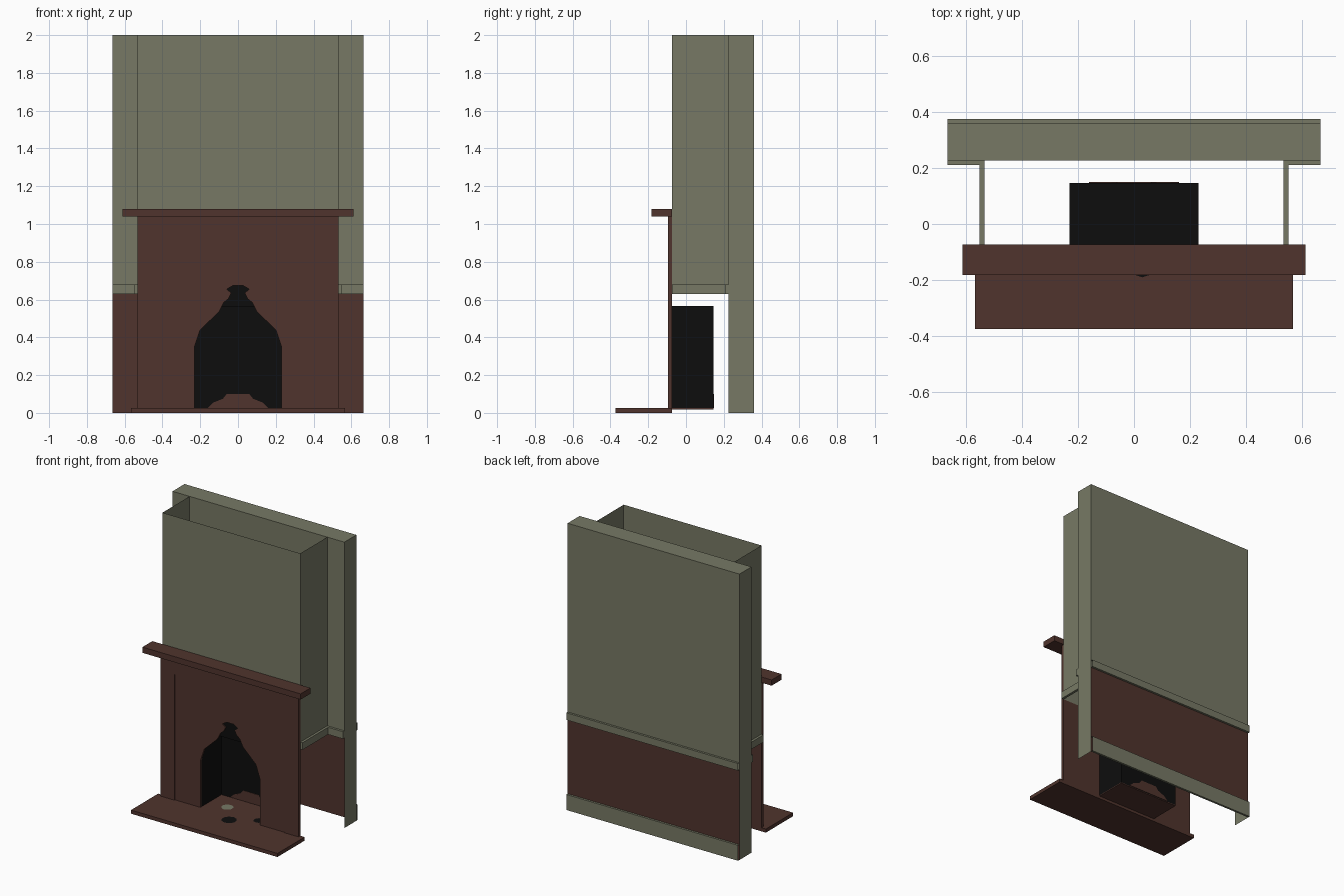
import bpy, bmesh, math
from mathutils import Vector, Matrix

old = bpy.data.objects.get("Cube")
if old:
    bpy.data.objects.remove(old)


def material(name, rgb):
    m = bpy.data.materials.new(name)
    m.use_nodes = True
    m.diffuse_color = (*rgb, 1)
    bsdf = m.node_tree.nodes["Principled BSDF"]
    bsdf.inputs["Base Color"].default_value = (*rgb, 1)
    bsdf.inputs["Roughness"].default_value = 0.9
    return m


GREEN = material("sage_green_plaster", (0.184, 0.191, 0.130))
BROWN = material("dark_brown_wood", (0.080, 0.034, 0.026))
BLACK = material("soot_black", (0.004, 0.004, 0.004))

SIDES = {"-x": (-1, 0, 0), "+x": (1, 0, 0), "-y": (0, -1, 0),
         "+y": (0, 1, 0), "-z": (0, 0, -1), "+z": (0, 0, 1)}


def finish(name, bm, *mats):
    mesh = bpy.data.meshes.new(name)
    bm.to_mesh(mesh)
    bm.free()
    for m in mats:
        mesh.materials.append(m)
    obj = bpy.data.objects.new(name, mesh)
    bpy.context.collection.objects.link(obj)
    return obj


def faces_on(bm, sides):
    return [f for f in bm.faces
            if any(f.normal.dot(Vector(SIDES[s])) > 0.9 for s in sides.split())]


def box(name, x, y, z, mat, open_sides="", second=None, second_sides=""):
    """Box between pairs of limits, with some sides left open or recoloured."""
    bm = bmesh.new()
    bmesh.ops.create_cube(bm, size=1)
    for v in bm.verts:
        v.co = Vector(r[0] if c < 0 else r[1] for c, r in zip(v.co, (x, y, z)))
    bm.normal_update()
    for f in faces_on(bm, second_sides):
        f.material_index = 1
    bmesh.ops.delete(bm, geom=faces_on(bm, open_sides), context="FACES")
    return finish(name, bm, *([mat, second] if second else [mat]))


def plate(name, outline, y0, y1, mat):
    """Upright plate: an x-z outline given thickness along y."""
    bm = bmesh.new()
    face = bm.faces.new([bm.verts.new((x, y0, z)) for x, z in outline])
    ext = bmesh.ops.extrude_face_region(bm, geom=[face])["geom"]
    moved = [g for g in ext if isinstance(g, bmesh.types.BMVert)]
    bmesh.ops.translate(bm, verts=moved, vec=(0, y1 - y0, 0))
    bmesh.ops.recalc_face_normals(bm, faces=bm.faces)
    return finish(name, bm, mat)


def mirrored(half):
    """Left-to-right outline from its right half, listed bottom to top."""
    return [(-x, z) for x, z in half] + [(x, z) for x, z in reversed(half)]


WALL_X, BREAST_X, BOX_X = 0.665, 0.533, 0.23
FRONT, BACK, BREAST_Y = 0.226, 0.359, -0.073
RAIL = (0.63, 0.68)

# Back wall: plaster above, open hollow below with wooden back panel
box("wall_upper", (-WALL_X, WALL_X), (FRONT, BACK), (RAIL[0], 2), GREEN, "-z")
box("wall_lower", (-WALL_X, WALL_X), (FRONT, BACK), (0, RAIL[0]), GREEN,
    "-y -z +z", BROWN, "+y")

# Chimney breast, open at top and bottom
box("chimney_breast", (-BREAST_X, BREAST_X), (BREAST_Y, FRONT), (RAIL[0], 2),
    GREEN, "-z +z +y")

# Trims on the back of the wall
for name, z in (("back_chair_rail", RAIL), ("back_baseboard", (0, 0.108))):
    box(name, (-WALL_X, WALL_X), (BACK, 0.374), z, GREEN, "-x +x -y")

# Chair rails on the front of the wall and the breast sides
for side, s in (("left", 1), ("right", -1)):
    box(f"{side}_front_rail", sorted((s * BREAST_X, s * WALL_X)),
        (FRONT - 0.016, FRONT), RAIL, GREEN)
    box(f"{side}_breast_rail", sorted((s * BREAST_X, s * 0.55)),
        (BREAST_Y, FRONT), RAIL, GREEN)

# Mantel surround, with a recessed panel cut by the ragged fire opening
surround = mirrored([(0.425, 0), (0.425, 0.905)])
outer = mirrored([(BREAST_X, 0), (BREAST_X, 1.04)])
plate("mantel_surround", outer + surround[::-1], -0.094, BREAST_Y, BROWN)

opening = mirrored([(BOX_X, 0), (BOX_X, 0.35), (0.2, 0.44), (0.1, 0.535),
                    (0.075, 0.585), (0.05, 0.605), (0.035, 0.635),
                    (0.06, 0.655), (0.025, 0.675)])
plate("mantel_panel", surround + opening[::-1], -0.088, BREAST_Y, BROWN)
box("mantel_shelf", (-0.612, 0.612), (-0.182, BREAST_Y), (1.04, 1.08), BROWN)

# Firebox with its soot-black throat above
box("firebox", (-BOX_X, BOX_X), (BREAST_Y, 0.146), (0.025, 0.565), BLACK, "-y -z")
box("firebox_throat", (-0.12, 0.12), (-0.08, -0.074), (0.56, 0.69), BLACK)
mound = mirrored([(0.16, 0.027), (0.13, 0.055), (0.08, 0.075), (0.06, 0.1)])
plate("ash_mound", mound, 0.143, 0.149, BROWN)

# Hearth slab and firebox floor
box("hearth", (-0.567, 0.567), (-0.3735, BREAST_Y), (0, 0.025), BROWN)
box("firebox_floor", (-BOX_X, BOX_X), (BREAST_Y, 0.146), (0.019, 0.025), BROWN)

# Soot and ash marks on the floor
for name, x, y, r, mat in (("soot_mark_front", 0.03, -0.14, 0.05, BLACK),
                           ("soot_mark_side", 0.19, -0.04, 0.035, BLACK),
                           ("ash_mark", -0.09, 0.01, 0.04, GREEN)):
    bm = bmesh.new()
    bmesh.ops.create_circle(bm, cap_ends=True, segments=10, radius=r,
                            matrix=Matrix.Translation((x, y, 0.027)))
    finish(name, bm, mat)
